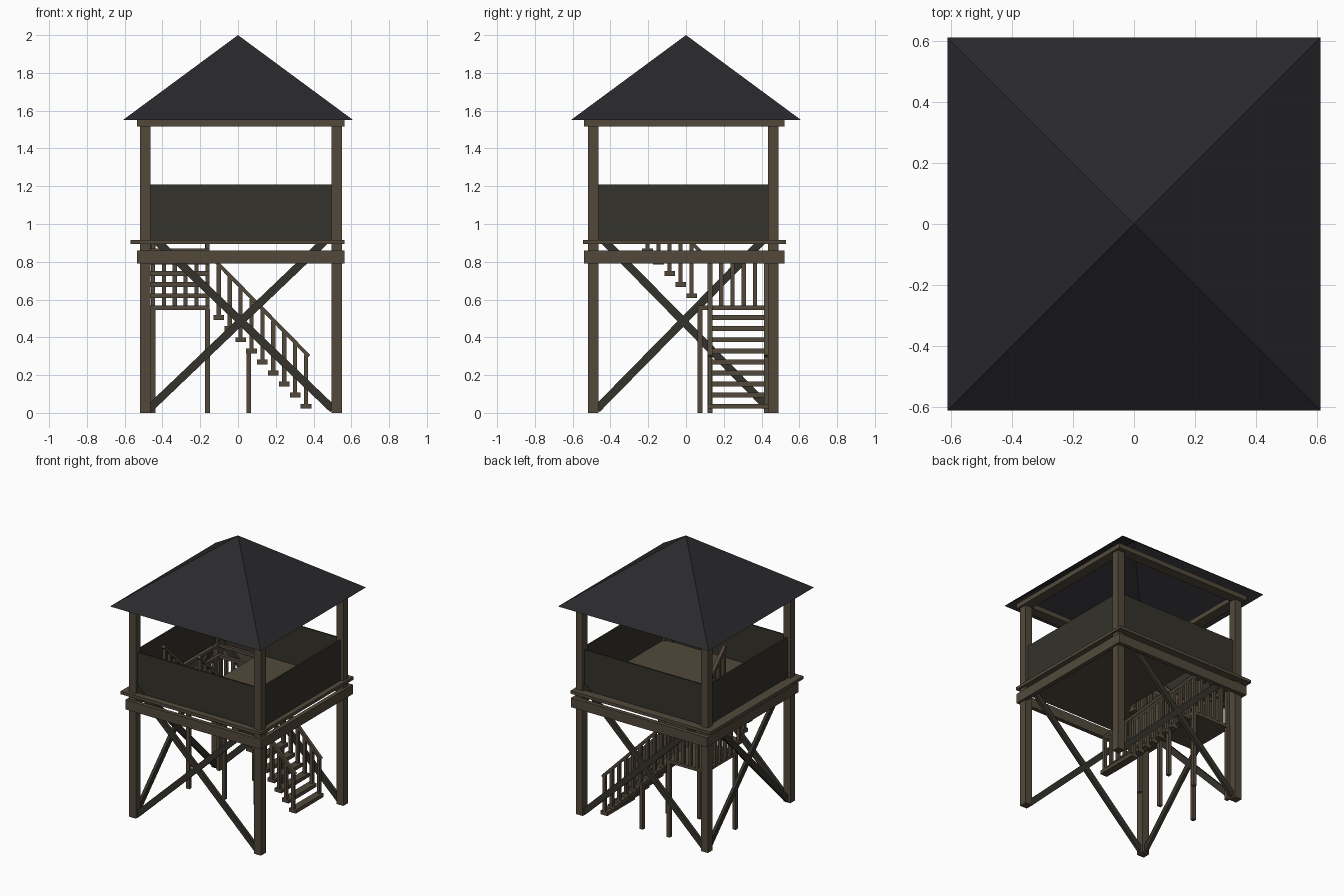
import bpy, bmesh
from mathutils import Vector, Matrix

if "Cube" in bpy.data.objects:
    bpy.data.objects.remove(bpy.data.objects["Cube"])


def material(name, rgb):
    m = bpy.data.materials.new(name)
    m.diffuse_color = (*rgb, 1)
    m.use_nodes = True
    m.node_tree.nodes["Principled BSDF"].inputs["Base Color"].default_value = m.diffuse_color
    return m


WOOD = material("wood", (0.085, 0.066, 0.044))
DARK = material("dark_wood", (0.035, 0.032, 0.024))
ROOF = material("roofing", (0.022, 0.022, 0.025))


def finish(name, bm, mat):
    bmesh.ops.recalc_face_normals(bm, faces=bm.faces)
    me = bpy.data.meshes.new(name)
    bm.to_mesh(me)
    bm.free()
    me.materials.append(mat)
    ob = bpy.data.objects.new(name, me)
    bpy.context.collection.objects.link(ob)
    return ob


def box(bm, x0, x1, y0, y1, z0, z1):
    mtx = Matrix.Translation(((x0 + x1) / 2, (y0 + y1) / 2, (z0 + z1) / 2))
    size = Matrix.Diagonal((x1 - x0, y1 - y0, z1 - z0, 1))
    bmesh.ops.create_cube(bm, size=1, matrix=mtx @ size)


def bar(bm, a, b, side, width, depth):
    """Square bar from a to b; depth is measured along the side axis."""
    a, b, side = Vector(a), Vector(b), Vector(side)
    d = b - a
    u = d.normalized()
    w = u.cross(side)
    rot = Matrix((side, w, u)).transposed().to_4x4()
    size = Matrix.Diagonal((depth, width, d.length, 1))
    bmesh.ops.create_cube(bm, size=1, matrix=Matrix.Translation((a + b) / 2) @ rot @ size)


def ring(name, x0, x1, y0, y1, z0, z1, t, mat):
    """Four boards forming a rectangular frame."""
    bm = bmesh.new()
    box(bm, x0, x1, y0, y0 + t, z0, z1)
    box(bm, x0, x1, y1 - t, y1, z0, z1)
    box(bm, x0, x0 + t, y0 + t, y1 - t, z0, z1)
    box(bm, x1 - t, x1, y0 + t, y1 - t, z0, z1)
    return finish(name, bm, mat)


XL, XR, YF, YB = -0.492, 0.522, -0.492, 0.462   # leg centres
H = 0.028                                       # half leg thickness

# Corner legs
bm = bmesh.new()
for x in (XL, XR):
    for y in (YF, YB):
        box(bm, x - H, x + H, y - H, y + H, 0, 1.52)
finish("corner_legs", bm, WOOD)

# Beams under the deck and under the roof
ring("deck_beams", -0.535, 0.565, -0.54, 0.522, 0.79, 0.86, 0.03, WOOD)
ring("roof_beams", -0.535, 0.565, -0.54, 0.522, 1.515, 1.55, 0.075, WOOD)

# Deck with a stairwell opening in the back left corner
bm = bmesh.new()
Z0, Z1 = 0.893, 0.915
box(bm, -0.15, 0.565, -0.545, 0.53, Z0, Z1)
box(bm, -0.57, -0.15, -0.545, -0.22, Z0, Z1)
box(bm, -0.57, -0.46, -0.22, 0.53, Z0, Z1)
box(bm, -0.46, -0.15, 0.435, 0.53, Z0, Z1)
finish("deck", bm, WOOD)

# Half-height parapet walls between the legs
bm = bmesh.new()
for y in (YF, YB):
    box(bm, XL + H, XR - H, y - 0.006, y + 0.006, 0.91, 1.21)
for x in (XL, XR):
    box(bm, x - 0.006, x + 0.006, YF + H, YB - H, 0.91, 1.21)
finish("parapet_walls", bm, DARK)

# Cross braces on front, back and left
bm = bmesh.new()
for za, zb in ((0.02, 0.95), (0.95, 0.02)):
    for y in (YF, YB):
        bar(bm, (XL + 0.02, y, za), (XR - 0.02, y, zb), (0, 1, 0), 0.042, 0.022)
    bar(bm, (XL, YF + 0.02, za), (XL, YB - 0.02, zb), (1, 0, 0), 0.042, 0.022)
finish("cross_braces", bm, DARK)

# Open pyramid roof
bm = bmesh.new()
R = 0.61
base = [bm.verts.new((x, y, 1.55)) for x, y in ((-R, -R), (R, -R), (R, R), (-R, R))]
top = bm.verts.new((0, 0, 2))
for i in range(4):
    bm.faces.new((base[i], base[(i + 1) % 4], top))
finish("roof", bm, ROOF)

RAIL = 0.28   # rail height above treads
B = 0.011     # half baluster thickness

# Lower flight: runs along x, rising towards the left
treads, rails = bmesh.new(), bmesh.new()
for i in range(9):
    x, z = 0.36 - 0.0577 * i, 0.035 + 0.0587 * i
    box(treads, x - 0.028, x + 0.028, 0.115, 0.437, z - 0.013, z + 0.013)
    for y in (0.127, 0.425):
        box(rails, x - B, x + B, y - B, y + B, z, z + RAIL - 0.005)
for y in (0.127, 0.425):
    bar(rails, (0.375, y, 0.30), (-0.16, y, 0.845), (0, 1, 0), 0.02, 0.024)
finish("lower_treads", treads, WOOD)
finish("lower_railing", rails, WOOD)

# Upper flight: runs along y, rising towards the front
treads, rails = bmesh.new(), bmesh.new()
for i in range(5):
    y, z = 0.03 - 0.0585 * i, 0.62 + 0.0595 * i
    box(treads, -0.462, -0.15, y - 0.028, y + 0.028, z - 0.013, z + 0.013)
    for x in (-0.45, -0.162):
        box(rails, x - B, x + B, y - B, y + B, z, z + RAIL - 0.005)
for x in (-0.45, -0.162):
    bar(rails, (x, 0.09, 0.84), (x, -0.22, 1.15), (1, 0, 0), 0.02, 0.024)
finish("upper_treads", treads, WOOD)
finish("upper_railing", rails, WOOD)

# Landing with railing on its back and left edges
bm = bmesh.new()
box(bm, -0.463, -0.15, 0.063, 0.438, 0.545, 0.568)
finish("landing", bm, WOOD)
bm = bmesh.new()
for i in range(6):
    x, y = -0.45 + 0.0576 * i, 0.127 + 0.0596 * i
    box(bm, x - B, x + B, 0.425 - B, 0.425 + B, 0.56, 0.83)
    if i < 5:
        box(bm, -0.45 - B, -0.45 + B, y - B, y + B, 0.56, 0.83)
box(bm, -0.462, -0.15, 0.413, 0.437, 0.825, 0.848)
box(bm, -0.462, -0.438, 0.08, 0.413, 0.825, 0.848)
finish("landing_railing", bm, WOOD)

# Support posts under the landing and lower flight
bm = bmesh.new()
for x, y, z in ((-0.45, 0.075, 0.55), (-0.162, 0.075, 0.55), (-0.162, 0.425, 0.55),
                (-0.45, 0.425, 0.55), (0.057, 0.127, 0.33), (0.057, 0.425, 0.33)):
    box(bm, x - 0.013, x + 0.013, y - 0.013, y + 0.013, 0, z)
finish("stair_supports", bm, WOOD)
